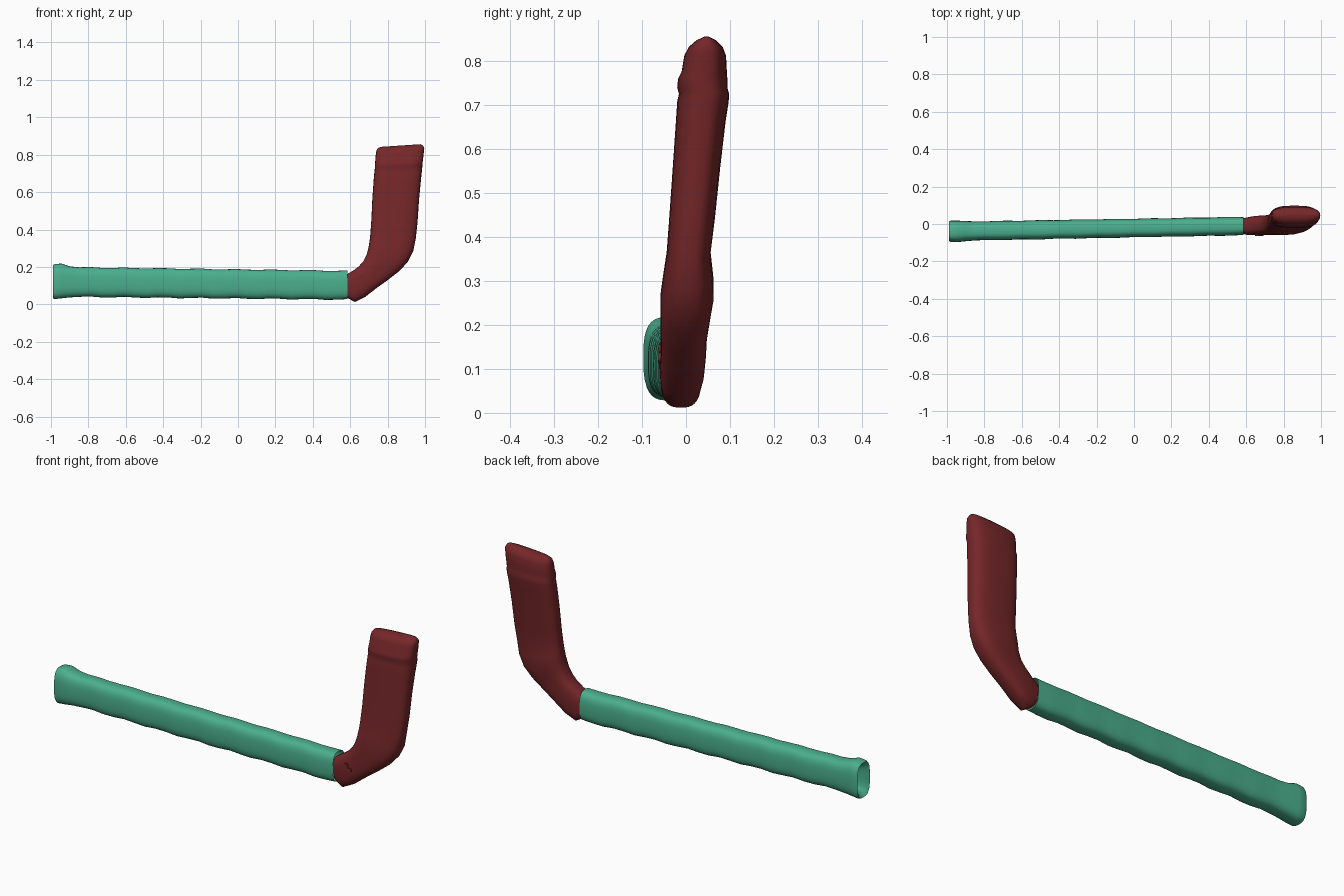
import bpy, bmesh, math
from mathutils import Vector


def material(name, colour):
    m = bpy.data.materials.new(name)
    m.diffuse_color = (*colour, 1)
    return m


def loft(name, rings, power, mat, cap_start=True, cap_end=True, sides=32):
    """Skin rounded-box rings; each ring is (edge a xz, edge b xz, y min, y max)."""
    bm = bmesh.new()
    loops = []
    for (ax, az), (bx, bz), y0, y1 in rings:
        a, b = Vector((ax, 0, az)), Vector((bx, 0, bz))
        mid, half = (a + b) / 2, (b - a) / 2
        loop = []
        for i in range(sides):
            t = 2 * math.pi * i / sides
            c, s = math.cos(t), math.sin(t)
            u = math.copysign(abs(c) ** (2 / power), c)
            v = math.copysign(abs(s) ** (2 / power), s)
            y = (y0 + y1) / 2 + v * (y1 - y0) / 2
            loop.append(bm.verts.new(mid + half * u + Vector((0, y, 0))))
        loops.append(loop)
    for p, q in zip(loops, loops[1:]):
        for i in range(sides):
            j = (i + 1) % sides
            bm.faces.new((p[i], p[j], q[j], q[i]))
    if cap_start:
        bm.faces.new(loops[0][::-1])
    if cap_end:
        bm.faces.new(loops[-1])
    bmesh.ops.recalc_face_normals(bm, faces=bm.faces)
    me = bpy.data.meshes.new(name)
    bm.to_mesh(me)
    bm.free()
    ob = bpy.data.objects.new(name, me)
    bpy.context.collection.objects.link(ob)
    me.materials.append(mat)
    bpy.ops.object.select_all(action='DESELECT')
    ob.select_set(True)
    bpy.context.view_layer.objects.active = ob
    bpy.ops.object.shade_smooth_by_angle(angle=math.radians(50))
    return ob


teal = material("teal", (0.07, 0.43, 0.27))
red = material("dark_red", (0.18, 0.02, 0.022))

# Shaft: recessed pocket in the flared butt, then a long slightly uneven tube
shaft = [
    ((-0.90, 0.08), (-0.90, 0.16), -0.04, -0.025),
    ((-0.975, 0.05), (-0.975, 0.195), -0.075, 0.0),
    ((-0.99, 0.032), (-0.99, 0.21), -0.09, 0.013),
    ((-0.98, 0.028), (-0.98, 0.215), -0.096, 0.018),
    ((-0.945, 0.032), (-0.945, 0.218), -0.097, 0.018),
    ((-0.90, 0.037), (-0.90, 0.203), -0.092, 0.016),
]
for i in range(25):
    t = i / 24
    x = -0.85 + 1.435 * t
    w = 0.003 * math.sin(i * 1.9)
    shaft.append(((x, 0.04 - 0.015 * t + w), (x, 0.198 - 0.019 * t + w * 0.7),
                  -0.088 + 0.028 * t + w * 0.5, 0.014 + 0.024 * t - w * 0.5))
loft("shaft", shaft, 3.0, teal, cap_end=False)

# Blade: curves up from the shaft, with a raised band below the tip
blade = [
    ((0.575, 0.155), (0.585, 0.035), -0.052, 0.03),
    ((0.590, 0.165), (0.625, 0.012), -0.058, 0.035),
    ((0.615, 0.180), (0.680, 0.040), -0.060, 0.042),
    ((0.645, 0.202), (0.745, 0.090), -0.058, 0.046),
    ((0.670, 0.230), (0.805, 0.133), -0.058, 0.048),
    ((0.688, 0.265), (0.865, 0.180), -0.058, 0.055),
    ((0.697, 0.300), (0.910, 0.230), -0.058, 0.063),
    ((0.703, 0.335), (0.937, 0.285), -0.052, 0.062),
    ((0.708, 0.380), (0.950, 0.350), -0.044, 0.056),
    ((0.713, 0.450), (0.960, 0.440), -0.038, 0.066),
    ((0.718, 0.560), (0.968, 0.560), -0.030, 0.078),
    ((0.725, 0.660), (0.978, 0.665), -0.023, 0.090),
    ((0.729, 0.705), (0.983, 0.710), -0.020, 0.097),
    ((0.731, 0.722), (0.985, 0.730), -0.016, 0.098),
    ((0.732, 0.735), (0.986, 0.743), -0.020, 0.094),
    ((0.733, 0.755), (0.988, 0.765), -0.018, 0.094),
    ((0.734, 0.770), (0.990, 0.780), -0.010, 0.093),
    ((0.737, 0.805), (0.994, 0.818), -0.004, 0.091),
    ((0.741, 0.825), (0.996, 0.836), 0.006, 0.084),
    ((0.750, 0.837), (0.988, 0.850), 0.022, 0.070),
    ((0.765, 0.842), (0.975, 0.856), 0.038, 0.056),
]
loft("blade", blade, 2.9, red)

# Two small rivets on the front of the blade neck
for i, (x, z) in enumerate([(0.66, 0.145), (0.68, 0.125)]):
    bpy.ops.mesh.primitive_cylinder_add(vertices=16, radius=0.012, depth=0.012,
                                        location=(x, -0.057, z),
                                        rotation=(math.pi / 2, 0, 0))
    rivet = bpy.context.object
    rivet.name = f"rivet_{i + 1}"
    rivet.data.materials.append(red)
